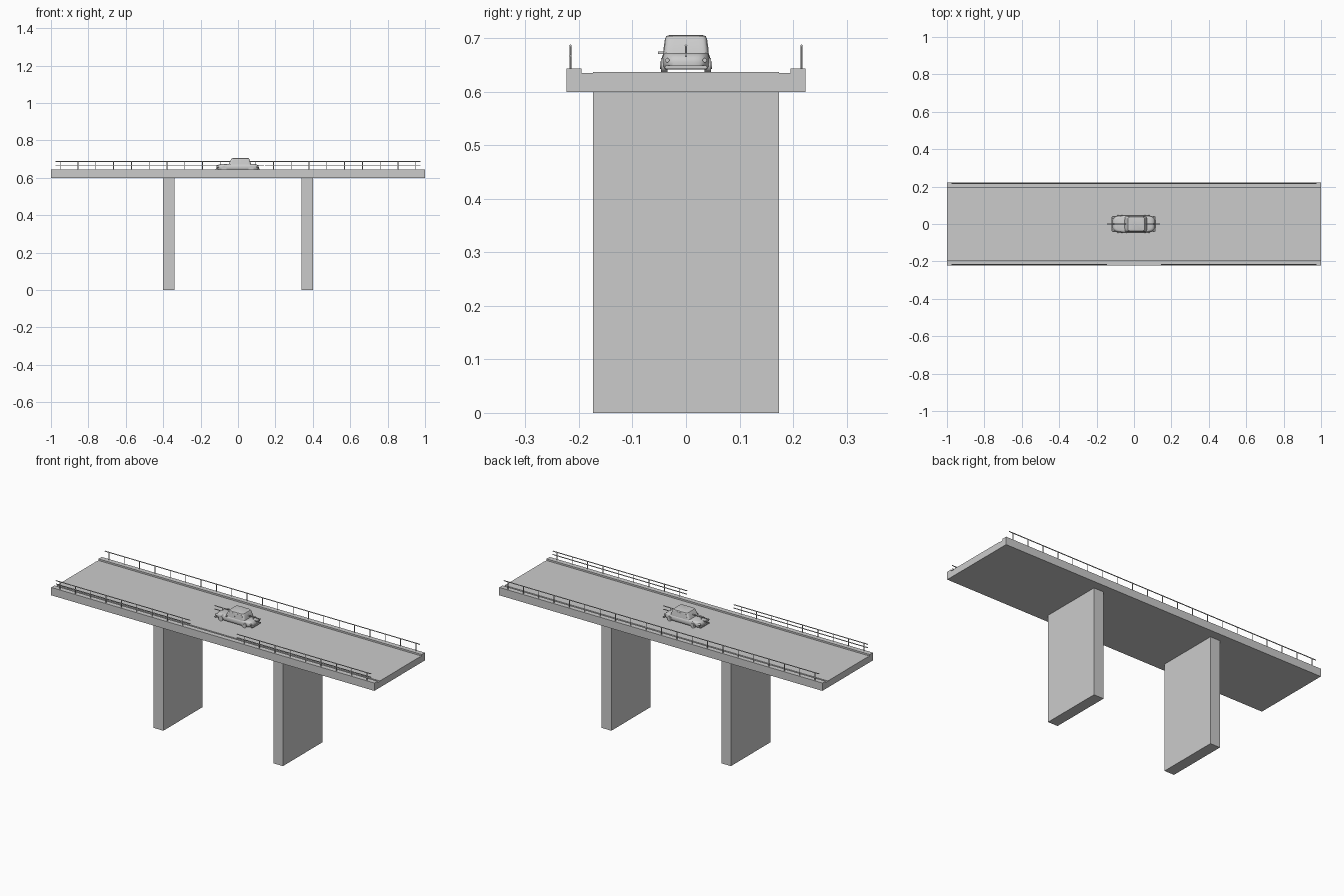
import bpy, bmesh, math
from mathutils import Matrix, Vector

if "Cube" in bpy.data.objects:
    bpy.data.objects.remove(bpy.data.objects["Cube"])

grey = bpy.data.materials.new("concrete_grey")
grey.diffuse_color = (0.6, 0.6, 0.6, 1)
grey.use_nodes = True
grey.node_tree.nodes["Principled BSDF"].inputs["Base Color"].default_value = grey.diffuse_color


def finish(name, bm, smooth=False):
    bmesh.ops.recalc_face_normals(bm, faces=bm.faces)
    me = bpy.data.meshes.new(name)
    bm.to_mesh(me)
    bm.free()
    me.materials.append(grey)
    ob = bpy.data.objects.new(name, me)
    bpy.context.collection.objects.link(ob)
    if smooth:
        bpy.context.view_layer.objects.active = ob
        ob.select_set(True)
        bpy.ops.object.shade_smooth_by_angle(angle=math.radians(35))
        ob.select_set(False)
    return ob


def add_box(bm, x0, x1, y0, y1, z0, z1):
    m = Matrix.Translation(((x0 + x1) / 2, (y0 + y1) / 2, (z0 + z1) / 2))
    m = m @ Matrix.Diagonal((x1 - x0, y1 - y0, z1 - z0, 1))
    bmesh.ops.create_cube(bm, size=1, matrix=m)


def add_rod(bm, a, b, r, sides=8):
    a, b = Vector(a), Vector(b)
    d = b - a
    m = Matrix.Translation((a + b) / 2) @ d.to_track_quat('Z', 'Y').to_matrix().to_4x4()
    bmesh.ops.create_cone(bm, cap_ends=True, segments=sides, radius1=r, radius2=r,
                          depth=d.length, matrix=m)


def loft(name, rings):
    """Stack of plan outlines (x0, x1, half width, corner exponent, z)."""
    bm = bmesh.new()
    loops = []
    n = 40
    for x0, x1, w, p, z in rings:
        loop = []
        for i in range(n):
            t = 2 * math.pi * (i + 0.5) / n
            c, s = math.cos(t), math.sin(t)
            x = (x0 + x1) / 2 + (x1 - x0) / 2 * math.copysign(abs(c) ** (2 / p), c)
            loop.append(bm.verts.new((x, w * math.copysign(abs(s) ** (2 / p), s), z)))
        loops.append(loop)
    for a, b in zip(loops, loops[1:]):
        for i in range(n):
            j = (i + 1) % n
            bm.faces.new((a[i], a[j], b[j], b[i]))
    bm.faces.new(loops[0])
    bm.faces.new(loops[-1])
    return finish(name, bm, True)


# Deck cross-section with kerbs and a slightly raised roadway, swept along x
half = [(0.223, 0.6), (0.223, 0.644), (0.195, 0.644), (0.195, 0.635),
        (0.174, 0.635), (0.174, 0.637)]
section = half + [(-y, z) for y, z in reversed(half)]
bm = bmesh.new()
face = bm.faces.new([bm.verts.new((-1, y, z)) for y, z in section])
ext = bmesh.ops.extrude_face_region(bm, geom=[face])
bmesh.ops.translate(bm, vec=(2, 0, 0),
                    verts=[v for v in ext["geom"] if isinstance(v, bmesh.types.BMVert)])
finish("bridge_deck", bm)

# Piers
for side, name in ((-1, "left_pier"), (1, "right_pier")):
    bm = bmesh.new()
    add_box(bm, side * 0.37 - 0.03, side * 0.37 + 0.03, -0.174, 0.174, 0, 0.601)
    finish(name, bm)


# Railings
def railing(name, x0, x1, y, levels, base):
    bm = bmesh.new()
    for z in levels:
        add_rod(bm, (x0, y, z), (x1, y, z), 0.0025)
    for k in range(-10, 11):
        x = k * 0.095
        if x0 < x < x1:
            add_rod(bm, (x, y, base), (x, y, 0.686), 0.002)
    finish(name, bm, True)


railing("back_railing", -0.975, 0.975, 0.216, (0.686,), 0.643)
railing("front_railing_left", -0.975, -0.145, -0.216, (0.686, 0.667), 0.643)
railing("front_railing_right", 0.145, 0.975, -0.216, (0.686, 0.667), 0.643)
railing("middle_railing", -0.145, 0.14, 0, (0.686, 0.667), 0.643)

# Car body and cabin
loft("car_body", [
    (-0.108, 0.106, 0.041, 5, 0.642), (-0.114, 0.111, 0.045, 4.5, 0.647),
    (-0.115, 0.112, 0.046, 4.5, 0.656), (-0.112, 0.109, 0.045, 4.5, 0.664),
    (-0.105, 0.102, 0.043, 4.5, 0.670), (-0.094, 0.093, 0.039, 4.5, 0.673)])
loft("car_cabin", [
    (-0.052, 0.070, 0.043, 9, 0.668), (-0.048, 0.068, 0.042, 9, 0.676),
    (-0.037, 0.061, 0.039, 9, 0.699), (-0.033, 0.057, 0.037, 8, 0.704),
    (-0.024, 0.049, 0.031, 6, 0.706)])

# Wheels with hubs
bm = bmesh.new()
for x in (-0.075, 0.07):
    for s in (-1, 1):
        add_rod(bm, (x, s * 0.035, 0.650), (x, s * 0.047, 0.650), 0.0135, 20)
        add_rod(bm, (x, s * 0.046, 0.650), (x, s * 0.0485, 0.650), 0.007, 12)
finish("car_wheels", bm, True)

# Bumpers
bm = bmesh.new()
add_box(bm, -0.120, -0.108, -0.040, 0.040, 0.643, 0.649)
add_box(bm, 0.106, 0.117, -0.040, 0.040, 0.643, 0.649)
bmesh.ops.bevel(bm, geom=list(bm.edges), offset=0.002, segments=2, affect='EDGES')
finish("car_bumpers", bm, True)

# Lamps at both ends
bm = bmesh.new()
for s in (-1, 1):
    add_rod(bm, (-0.100, s * 0.033, 0.659), (-0.115, s * 0.033, 0.659), 0.006, 14)
    add_rod(bm, (0.098, s * 0.035, 0.659), (0.110, s * 0.035, 0.659), 0.004, 12)
finish("car_lamps", bm, True)

# Side window plates, leaning with the cabin
bm = bmesh.new()
for s in (-1, 1):
    for xa, xb, ta, tb in ((-0.036, 0.009, -0.028, 0.009), (0.014, 0.058, 0.014, 0.052)):
        quad = [(xa, 0.0425, 0.677), (xb, 0.0425, 0.677), (tb, 0.0395, 0.698), (ta, 0.0395, 0.698)]
        f = bm.faces.new([bm.verts.new((x, s * y, z)) for x, y, z in quad])
        ex = bmesh.ops.extrude_face_region(bm, geom=[f])
        bmesh.ops.translate(bm, vec=(0, -s * 0.003, 0),
                            verts=[v for v in ex["geom"] if isinstance(v, bmesh.types.BMVert)])
finish("car_side_windows", bm)

# Wing mirror
bm = bmesh.new()
add_box(bm, -0.041, -0.037, -0.052, -0.042, 0.671, 0.675)
finish("car_mirror", bm)
